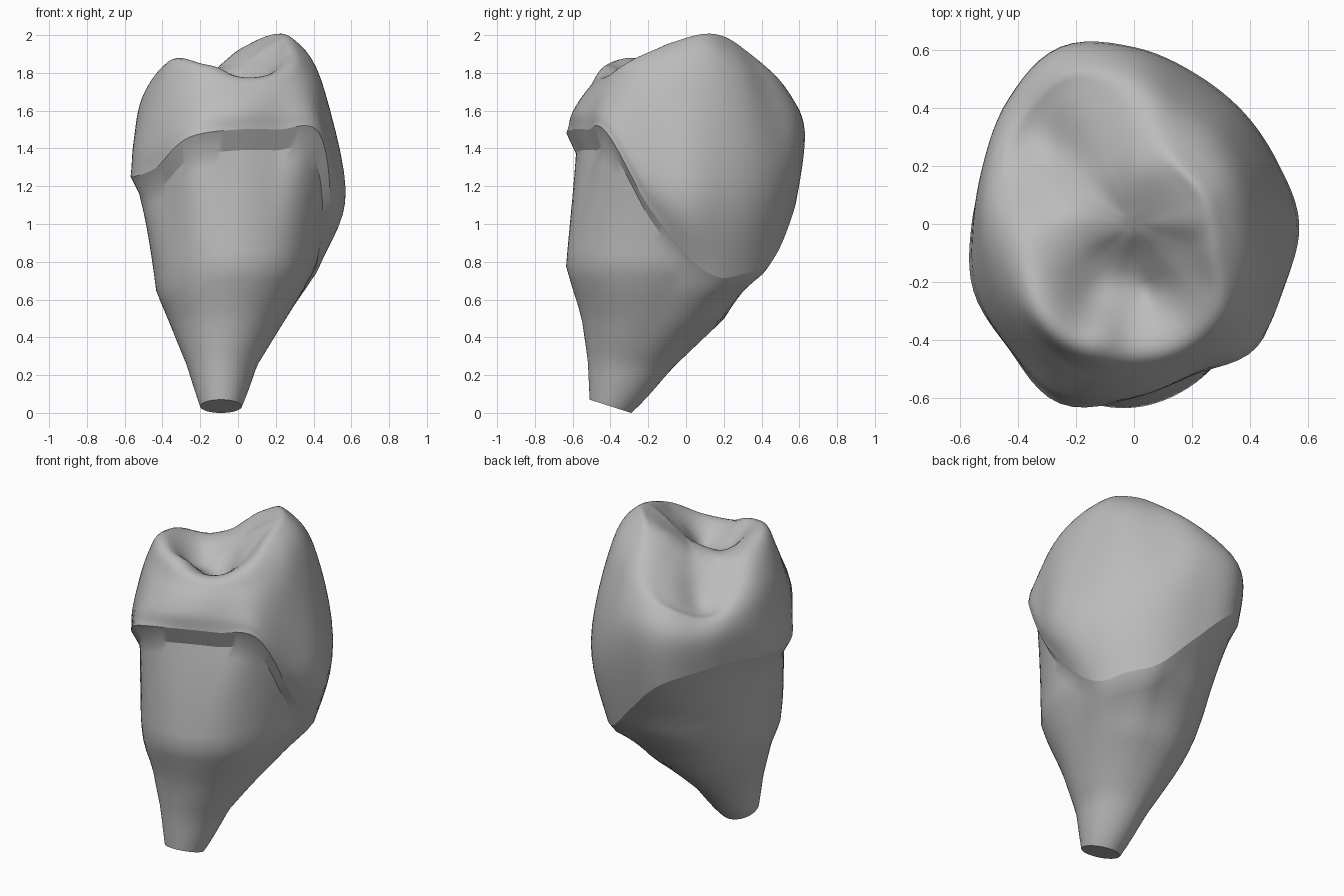
import bpy, bmesh, math
from mathutils import Vector

KEYS, STEPS = 16, 6
COUNT = KEYS * STEPS

cube = bpy.data.objects.get("Cube")
if cube:
    bpy.data.objects.remove(cube, do_unlink=True)

grey = bpy.data.materials.new("neutral_grey")
grey.use_nodes = True
colour = (0.5, 0.5, 0.5, 1)
grey.diffuse_color = colour
grey.node_tree.nodes["Principled BSDF"].inputs["Base Color"].default_value = colour


def spline(a, b, c, d, t):
    """Smooth blend from b to c."""
    return b + (c - a) * (t / 2) + (a * 2 - b * 5 + c * 4 - d) * (t * t / 2) \
        + (b * 3 - a - c * 3 + d) * (t ** 3 / 2)


def around(values, i):
    """Sample a closed list of key values, given in hundredths."""
    k, t = i // STEPS, (i % STEPS) / STEPS
    return spline(*[values[(k + o) % KEYS] for o in (-1, 0, 1, 2)], t) / 100


def ring(radii, heights):
    points = []
    for i in range(COUNT):
        a = math.tau * i / COUNT
        r = around(radii, i)
        points.append(Vector((r * math.cos(a), r * math.sin(a), around(heights, i))))
    return points


def loft(name, rings, cap_first=False, tip=None, angle=40):
    bm = bmesh.new()
    rows = [[bm.verts.new(p) for p in row] for row in rings]
    for low, high in zip(rows, rows[1:]):
        for i in range(COUNT):
            j = (i + 1) % COUNT
            bm.faces.new((low[i], low[j], high[j], high[i]))
    if cap_first:
        bm.faces.new(rows[0][::-1])
    if tip:
        top = bm.verts.new(tip)
        for i in range(COUNT):
            bm.faces.new((rows[-1][i], rows[-1][(i + 1) % COUNT], top))
    mesh = bpy.data.meshes.new(name)
    bm.to_mesh(mesh)
    bm.free()
    mesh.materials.append(grey)
    obj = bpy.data.objects.new(name, mesh)
    bpy.context.collection.objects.link(obj)
    bpy.ops.object.select_all(action='DESELECT')
    obj.select_set(True)
    bpy.context.view_layer.objects.active = obj
    bpy.ops.object.shade_smooth_by_angle(angle=math.radians(angle))


# Crown key rings, counter-clockwise from +x
lip = ring([45, 43, 45, 48, 54, 63, 59, 55, 56, 60, 61, 67, 60, 56, 60, 53],
           [84, 72, 74, 79, 98, 121, 128, 129, 126, 125, 130, 146, 150, 150, 149, 110])
belly = ring([57, 54, 54, 56, 61, 66, 61, 56, 55, 58, 60, 63, 59, 55, 58, 56],
             [118, 118, 122, 130, 145, 150, 148, 148, 145, 142, 145, 156, 160, 160, 157, 130])
shoulder = ring([43, 42, 43, 45, 53, 58, 55, 52, 51, 51, 52, 53, 51, 50, 50, 47],
                [178, 179, 177, 174, 171, 165, 158, 160, 166, 170, 174, 173, 172, 172, 174, 175])
rim = ring([30, 29, 28, 31, 40, 48, 45, 43, 40, 40, 43, 44, 42, 42, 40, 32],
           [197, 199, 198, 194, 184, 169, 162, 167, 179, 185, 188, 184, 178, 179, 187, 194])
basin = ring([20] * KEYS,
             [196, 198, 198, 196, 192, 186, 181, 180, 180, 178, 174, 171, 169, 173, 181, 189])

# Crown: smooth surface through the key rings, closed over the chewing face
middle = Vector((0, 0, 1.84))
core = [Vector((p.x * 0.15, p.y * 0.15, middle.z + 0.06 * p.x + 0.09 * p.y)) for p in basin]
keys = [lip, belly, shoulder, rim, basin, core]
# Ring below the lip that only steers the swelling of the wall
start = [Vector((a.x * 3 - b.x * 2, a.y * 3 - b.y * 2, a.z * 2 - b.z))
         for a, b in zip(lip, belly)]
crown_rows = []
for k in range(len(keys) - 1):
    four = (keys[k - 1] if k else start, keys[k], keys[k + 1], keys[min(k + 2, len(keys) - 1)])
    for s in range(STEPS):
        crown_rows.append([spline(*points, s / STEPS) for points in zip(*four)])
crown_rows.append(core)
# Dish on the back slope, grooves and low bumps on the chewing face
for x, y, size, depth in ((-0.27, 0.25, 0.12, -0.06), (-0.15, -0.25, 0.08, -0.03),
                          (0.12, -0.15, 0.07, 0.02), (0.05, -0.24, 0.05, -0.03),
                          (-0.1, -0.38, 0.06, 0.02)):
    for row in crown_rows[2 * STEPS:]:
        for p in row:
            gap = (p.x - x) ** 2 + (p.y - y) ** 2
            p.z += depth * math.exp(-gap / size ** 2)
loft("crown", crown_rows, tip=middle, angle=60)

# Stump: sections as height, x range and y range
SECTIONS = ((0, -.2, .02, -.51, -.29), (.25, -.27, .1, -.52, -.08),
            (.5, -.37, .25, -.555, .19), (.64, -.43, .33, -.6, .27),
            (.77, -.445, .39, -.64, .36), (1.5, -.53, .45, -.6, .55))


def stump_point(i, z):
    for low, high in zip(SECTIONS, SECTIONS[1:]):
        if z <= high[0]:
            break
    t = (z - low[0]) / (high[0] - low[0])
    x0, x1, y0, y1 = [a + (b - a) * t for a, b in zip(low[1:], high[1:])]
    a = math.tau * i / COUNT
    return Vector(((x0 + x1 + (x1 - x0) * math.cos(a)) / 2,
                   (y0 + y1 + (y1 - y0) * math.sin(a)) / 2, z))


# Neck ring: inset below the crown lip, deeper where the lip is high
neck = [Vector((p.x * 0.92, p.y * 0.92, p.z * 0.92 + 0.01)) for p in lip]
stump_rows = []
LEVELS = 18
for level in range(LEVELS + 1):
    t = level / LEVELS
    row = []
    for i, n in enumerate(neck):
        p = stump_point(i, n.z * t) + (n - stump_point(i, n.z)) * t ** 4
        p.z += (0.035 - (p.y + 0.4) * 0.32) * (1 - t) ** 4
        row.append(p)
    stump_rows.append(row)
stump_rows.append([p.copy() for p in lip])
loft("stump", stump_rows, cap_first=True, angle=30)
